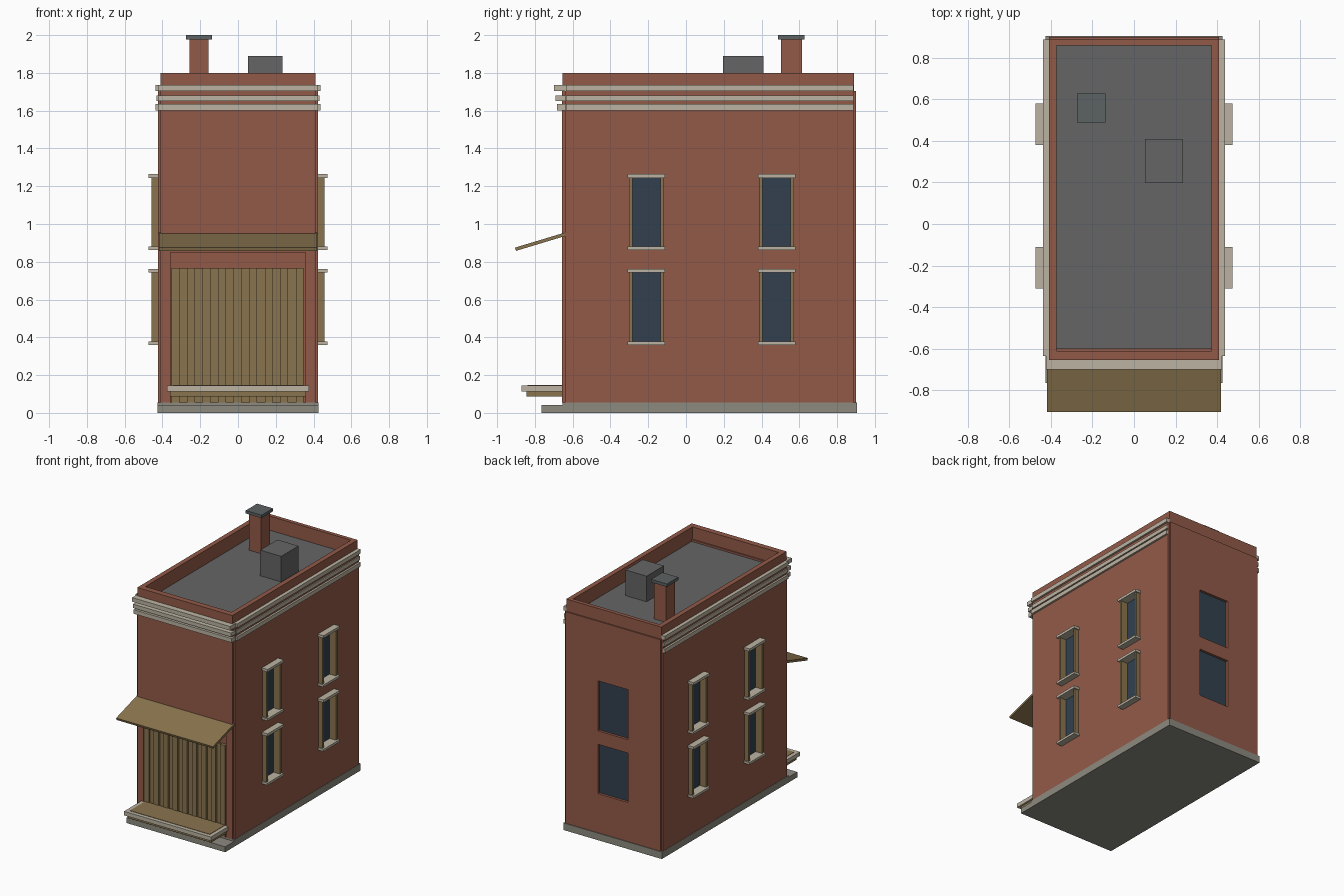
import bpy, bmesh, math
from mathutils import Vector

if "Cube" in bpy.data.objects:
    bpy.data.objects.remove(bpy.data.objects["Cube"])


def srgb(r, g, b):
    return [((c / 255 + 0.055) / 1.055) ** 2.4 for c in (r, g, b)] + [1.0]


def mat(name, *rgb):
    m = bpy.data.materials.new(name)
    m.diffuse_color = srgb(*rgb)
    m.use_nodes = True
    m.node_tree.nodes["Principled BSDF"].inputs["Base Color"].default_value = m.diffuse_color
    return m


BRICK = mat("red_brick", 146, 90, 72)
WOOD = mat("tan_wood", 138, 116, 78)
CREAM = mat("cream_stone", 188, 180, 162)
ROOF = mat("roof_grey", 101, 101, 101)
STONE = mat("base_stone", 140, 138, 127)
GLASS = mat("dark_glass", 50, 64, 78)
METAL = mat("cap_slate", 92, 98, 99)


def boxes(name, material, items):
    """One object from boxes given as (x0, x1, y0, y1, z0, z1)."""
    bm = bmesh.new()
    for b in items:
        lo, hi = Vector(b[0::2]), Vector(b[1::2])
        vs = bmesh.ops.create_cube(bm, size=1)["verts"]
        for v in vs:
            v.co = Vector(((lo[i] + hi[i]) / 2 + v.co[i] * abs(hi[i] - lo[i]) for i in range(3)))
    me = bpy.data.meshes.new(name)
    bm.to_mesh(me)
    bm.free()
    me.materials.append(material)
    ob = bpy.data.objects.new(name, me)
    bpy.context.collection.objects.link(ob)
    return ob


def mirrored(items):
    """Add the copy across x = 0."""
    return items + [(-b[1], -b[0]) + tuple(b[2:]) for b in items]


def cut(wall, holes):
    cutter = boxes("cutter", BRICK, holes)
    m = wall.modifiers.new("openings", "BOOLEAN")
    m.operation = "DIFFERENCE"
    m.solver = "EXACT"
    m.object = cutter
    bpy.context.view_layer.objects.active = wall
    bpy.ops.object.modifier_apply(modifier=m.name)
    bpy.data.objects.remove(cutter)


# Stone base with a front step
boxes("base", STONE, [(-0.425, 0.425, -0.655, 0.905, 0, 0.055)])
boxes("front_step", STONE, [(-0.425, 0.425, -0.765, -0.655, 0, 0.042)])

# Walls
side_walls = boxes("side_walls", BRICK, mirrored([(0.38, 0.423, -0.64, 0.888, 0.055, 1.705)]))
front_wall = boxes("front_wall", BRICK, [(-0.41, 0.41, -0.656, -0.60, 0.055, 1.705)])
back_wall = boxes("back_wall", BRICK, [(-0.41, 0.41, 0.865, 0.90, 0.055, 1.705)])

# Side windows: openings, panes, wooden jambs, stone lintels and sills
holes, panes, jambs, ledges = [], [], [], []
for yc in (-0.21, 0.48):
    for z0, z1 in ((0.36, 0.762), (0.862, 1.264)):
        holes.append((0.398, 0.5, yc - 0.09, yc + 0.09, z0 + 0.01, z1 - 0.01))
        panes.append((0.397, 0.403, yc - 0.089, yc + 0.089, z0 + 0.011, z1 - 0.011))
        for s in (-1, 1):
            a, b = sorted((yc + s * 0.074, yc + s * 0.092))
            jambs.append((0.40, 0.457, a, b, z0 + 0.012, z1 - 0.012))
        for za, zb in ((z0, z0 + 0.018), (z1 - 0.02, z1)):
            ledges.append((0.40, 0.473, yc - 0.1, yc + 0.1, za, zb))
cut(side_walls, mirrored(holes))
boxes("side_window_panes", GLASS, mirrored(panes))
boxes("side_window_jambs", WOOD, mirrored(jambs))
boxes("side_window_ledges", CREAM, mirrored(ledges))

# Plain recessed back windows
back = [(0.36, 0.745), (0.85, 1.24)]
cut(back_wall, [(-0.13, 0.13, 0.877, 1.0, a, b) for a, b in back])
boxes("back_window_panes", GLASS,
      [(-0.129, 0.129, 0.876, 0.882, a + 0.001, b - 0.001) for a, b in back])

# Shopfront recess with a slatted wooden shutter
cut(front_wall, [(-0.357, 0.357, -0.8, -0.63, 0.03, 0.85)])
boxes("shutter_backing", WOOD, [(-0.35, 0.345, -0.638, -0.62, 0.055, 0.765)])
step = 0.70 / 17
boxes("shutter_slats", WOOD,
      [(-0.352 + 2 * i * step, -0.352 + (2 * i + 1) * step, -0.655, -0.63, 0.055, 0.768)
       for i in range(9)])

# Raised window shelf in front of the shutter
boxes("shelf_support", WOOD, [(-0.36, 0.36, -0.845, -0.64, 0.088, 0.116)])
boxes("shelf_rim", CREAM, [(-0.375, 0.375, -0.87, -0.645, 0.114, 0.145)])
boxes("shelf_top", WOOD, [(-0.345, 0.345, -0.84, -0.65, 0.142, 0.148)])

# Sloping awning
slope = math.atan2(0.08, 0.265)
length = math.hypot(0.265, 0.08)
awning = boxes("awning", WOOD, [(-0.418, 0.418, -length, 0, -0.018, 0)])
awning.location = (0, -0.64, 0.955)
awning.rotation_euler = (slope, 0, 0)

# Cornice of three stone bands
bands = []
for z0, z1, front, side in ((1.703, 1.735, -0.70, 0.438),
                            (1.65, 1.68, -0.69, 0.431),
                            (1.602, 1.634, -0.682, 0.438)):
    bands.append((-0.423, 0.423, front, -0.63, z0, z1))
    bands += mirrored([(0.40, side, -0.635, 0.887, z0, z1)])
boxes("cornice_bands", CREAM, bands)

# Parapet around a sunken flat roof
boxes("parapet", BRICK, mirrored([(0.372, 0.41, -0.655, 0.89, 1.66, 1.80)]) + [
    (-0.372, 0.372, -0.655, -0.61, 1.66, 1.80),
    (-0.372, 0.372, 0.86, 0.89, 1.66, 1.80)])
boxes("flat_roof", ROOF, [(-0.375, 0.375, -0.615, 0.865, 1.66, 1.69)])

# Roof box and chimney
boxes("roof_box", ROOF, [(0.053, 0.235, 0.197, 0.41, 1.685, 1.89)])
boxes("chimney", BRICK, [(-0.258, -0.155, 0.502, 0.613, 1.685, 1.98)])
boxes("chimney_cap", METAL, [(-0.275, -0.138, 0.488, 0.628, 1.977, 2.0)])
